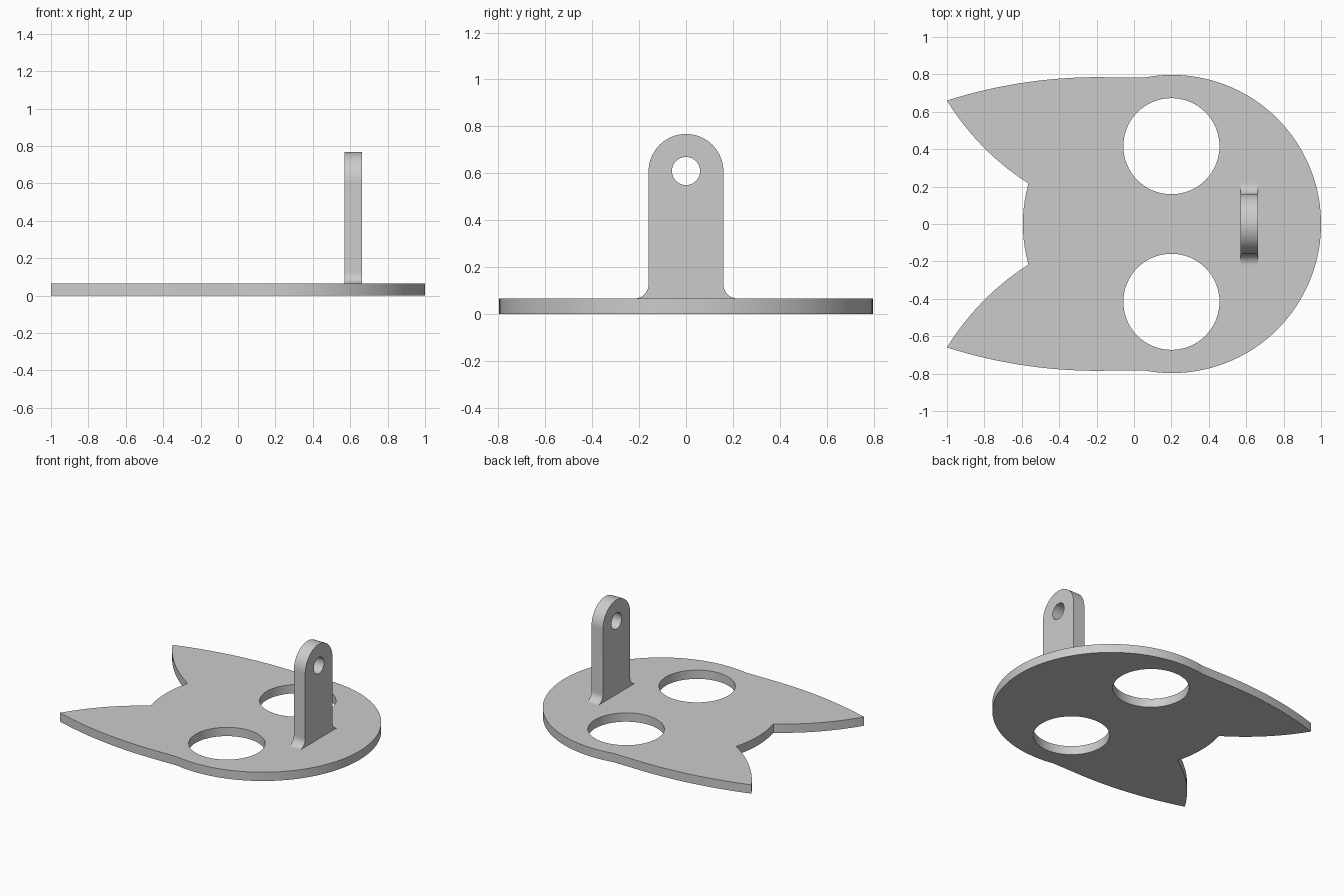
import bpy
import bmesh
from math import cos, sin, radians, sqrt
from mathutils import Matrix, Vector

cube = bpy.data.objects.get("Cube")
if cube:
    bpy.data.objects.remove(cube, do_unlink=True)

# Single grey material
grey = bpy.data.materials.new("light grey")
grey.use_nodes = True
COLOR = (0.6, 0.6, 0.6, 1)
grey.diffuse_color = COLOR
grey.node_tree.nodes["Principled BSDF"].inputs["Base Color"].default_value = COLOR


def arc(cx, cy, r, start, end, n):
    """Points on a circular arc, angles in degrees."""
    angles = [radians(start + (end - start) * i / n) for i in range(n + 1)]
    return [(cx + r * cos(a), cy + r * sin(a)) for a in angles]


def bulge(p, q, sag, n=24):
    """Circular arc from p to q, bowed to the right of travel by sag."""
    p, q = Vector(p), Vector(q)
    chord = (q - p).length
    d = (q - p) / chord
    normal = Vector((d.y, -d.x))
    r = (chord ** 2 / 4 + sag ** 2) / (2 * sag)
    points = []
    for i in range(n + 1):
        u = chord * (i / n - 0.5)
        h = sqrt(r * r - u * u) - (r - sag)
        points.append(tuple((p + q) / 2 + d * u + normal * h))
    return points


def circle(cx, cy, r, n=64):
    return arc(cx, cy, r, 0, 360, n)[:-1]


def slab(name, loops, thickness, matrix):
    """Extrude a filled outline with holes into a clean mesh object."""
    curve = bpy.data.curves.new(name + "_profile", "CURVE")
    curve.dimensions = "2D"
    curve.fill_mode = "BOTH"
    curve.extrude = thickness / 2
    for loop in loops:
        spline = curve.splines.new("POLY")
        spline.points.add(len(loop) - 1)
        for point, (x, y) in zip(spline.points, loop):
            point.co = (x, y, 0, 1)
        spline.use_cyclic_u = True
    helper = bpy.data.objects.new(name + "_profile", curve)
    bpy.context.collection.objects.link(helper)
    graph = bpy.context.evaluated_depsgraph_get()
    mesh = bpy.data.meshes.new_from_object(helper.evaluated_get(graph))
    bpy.data.objects.remove(helper, do_unlink=True)

    bm = bmesh.new()
    bm.from_mesh(mesh)
    bmesh.ops.remove_doubles(bm, verts=bm.verts, dist=0.0002)
    bmesh.ops.transform(bm, matrix=matrix, verts=bm.verts)
    bmesh.ops.recalc_face_normals(bm, faces=bm.faces)
    bm.to_mesh(mesh)
    bm.free()
    mesh.name = name
    mesh.materials.clear()
    mesh.materials.append(grey)

    obj = bpy.data.objects.new(name, mesh)
    bpy.context.collection.objects.link(obj)
    bpy.ops.object.select_all(action="DESELECT")
    obj.select_set(True)
    bpy.context.view_layer.objects.active = obj
    bpy.ops.object.shade_smooth_by_angle(angle=radians(30))
    return obj


def mirrored(half, flip):
    """Close a half outline whose two ends lie on the mirror axis."""
    return half + [flip(p) for p in reversed(half[1:-1])]


# Base plate: round head with two pointed ears and two eye holes
T, R, CX = 0.065, 0.797, 0.203
tip, notch = (-1, 0.66), (-0.565, 0.217)
half = arc(CX, 0, R, 0, 100.9, 48)
half += bulge((-0.2, 0.785), tip, 0.031)
half += bulge(tip, notch, 0.035)[1:]
half += arc(CX, 0, R, 164.2, 180, 10)[1:]
outline = mirrored(half, lambda p: (p[0], -p[1]))
eyes = [circle(0.2, side * 0.416, 0.257) for side in (1, -1)]
slab("base_plate", [outline] + eyes, T, Matrix.Translation((0, 0, T / 2)))

# Upright lug: rounded top, pivot hole and filleted foot
W, F, TOP = 0.16, 0.06, 0.607
half = [(0, T / 2), (W + F, T / 2)]
half += arc(W + F, T + F, F, 270, 180, 12)
half += arc(0, TOP, W, 0, 90, 24)
outline = mirrored(half, lambda p: (-p[0], p[1]))
upright = Matrix.Translation((0.617, 0, 0)) @ Matrix(
    ((0, 0, 1, 0), (1, 0, 0, 0), (0, 1, 0, 0), (0, 0, 0, 1)))
slab("upright_lug", [outline, circle(0, 0.609, 0.06, 40)], 0.094, upright)
